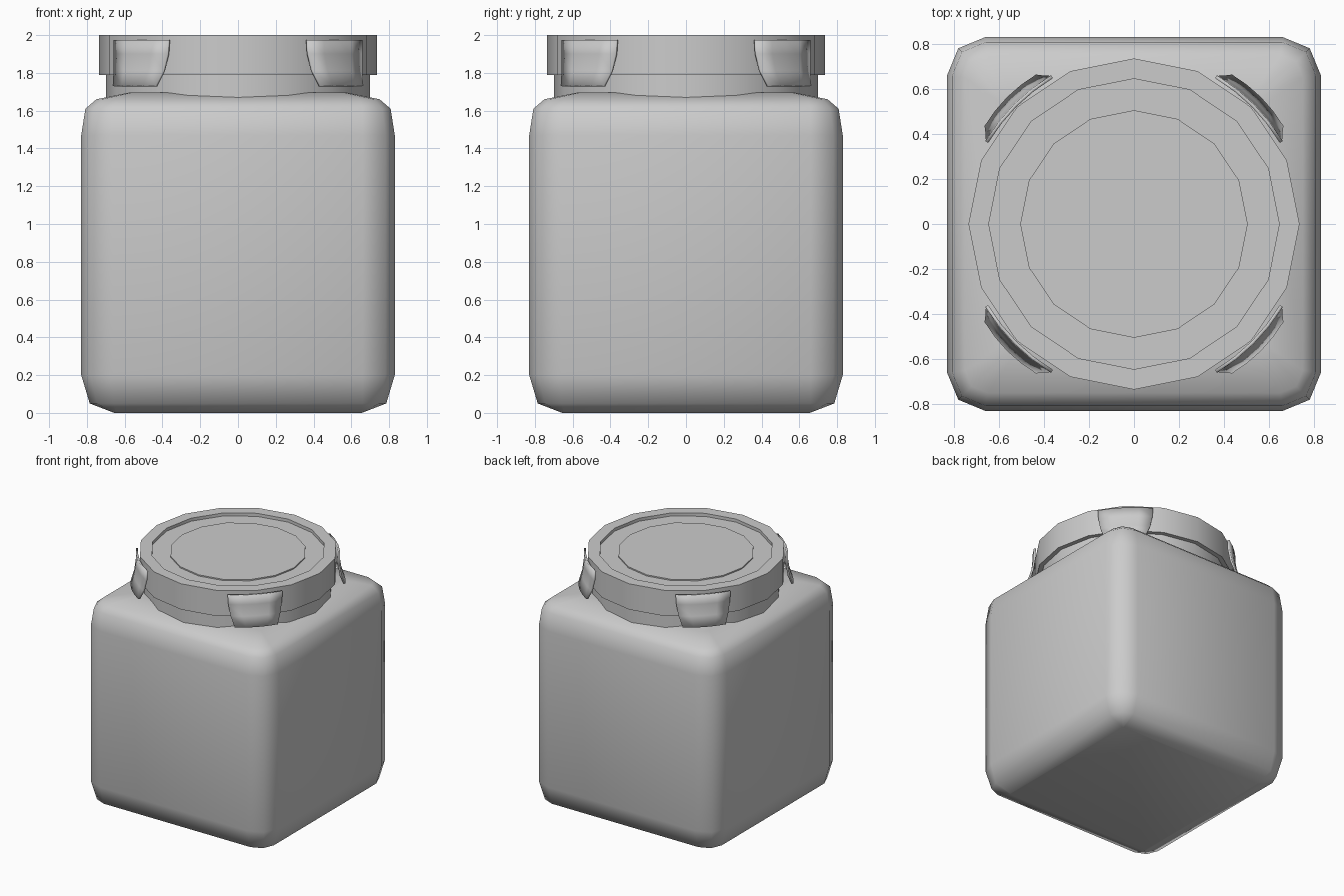
import bpy, bmesh
from math import sin, cos, pi, radians

if "Cube" in bpy.data.objects:
    bpy.data.objects.remove(bpy.data.objects["Cube"])


def finish(name, bm, angle=35):
    bmesh.ops.recalc_face_normals(bm, faces=bm.faces)
    mesh = bpy.data.meshes.new(name)
    bm.to_mesh(mesh)
    bm.free()
    ob = bpy.data.objects.new(name, mesh)
    bpy.context.collection.objects.link(ob)
    bpy.ops.object.select_all(action='DESELECT')
    ob.select_set(True)
    bpy.context.view_layer.objects.active = ob
    bpy.ops.object.shade_smooth_by_angle(angle=radians(angle))
    return ob


def loft(name, rings, angle):
    """Skin a stack of closed rings and cap both ends."""
    bm = bmesh.new()
    loops = [[bm.verts.new(p) for p in ring] for ring in rings]
    n = len(loops[0])
    for a, b in zip(loops, loops[1:]):
        for i in range(n):
            j = (i + 1) % n
            bm.faces.new((a[i], a[j], b[j], b[i]))
    bm.faces.new(loops[0][::-1])
    bm.faces.new(loops[-1])
    return finish(name, bm, angle)


def rounded_square(h, r, z):
    ring = []
    for q in range(4):
        sx, sy = ((1, 1), (-1, 1), (-1, -1), (1, -1))[q]
        for k in range(3):
            a = q * pi / 2 + k * pi / 4
            ring.append((sx * (h - r) + r * cos(a), sy * (h - r) + r * sin(a), z))
    return ring


def circle(r, z, n=16):
    return [(r * cos(2 * pi * i / n), r * sin(2 * pi * i / n), z) for i in range(n)]


# Jar body: rounded square sections (half width, corner radius, height)
body = [(0.655, 0.01, 0), (0.785, 0.125, 0.05), (0.83, 0.17, 0.2),
        (0.83, 0.17, 1.47), (0.808, 0.15, 1.61), (0.75, 0.10, 1.66),
        (0.58, 0.05, 1.695)]
loft("jar_body", [rounded_square(*s) for s in body], 60)

# Lid with neck, raised rim, recess and raised centre disc (radius, height)
lid = [(0.70, 1.66), (0.70, 1.79), (0.735, 1.79), (0.735, 2.0), (0.645, 2.0),
       (0.645, 1.975), (0.505, 1.975), (0.505, 1.985)]
loft("lid", [circle(*s) for s in lid], 35)

# Four flared locking clips on the diagonals
# (height, half width, distance at middle, distance at ends)
clip = [(1.975, 0.205, 0.745, 0.72), (1.90, 0.20, 0.748, 0.722),
        (1.81, 0.185, 0.762, 0.738), (1.73, 0.16, 0.79, 0.77)]
for c in range(4):
    ang = pi / 4 + c * pi / 2
    bm = bmesh.new()
    grid = []
    for z, w, mid, end in clip:
        row = []
        for t in (-1, -0.5, 0, 0.5, 1):
            d = mid + (end - mid) * t * t
            row.append(bm.verts.new((d * cos(ang) - w * t * sin(ang),
                                     d * sin(ang) + w * t * cos(ang), z)))
        grid.append(row)
    for a, b in zip(grid, grid[1:]):
        for i in range(4):
            bm.faces.new((a[i], b[i], b[i + 1], a[i + 1]))
    ob = finish(f"clip_{c + 1}", bm)
    mod = ob.modifiers.new("thickness", 'SOLIDIFY')
    mod.thickness = 0.015
    mod.offset = 0
